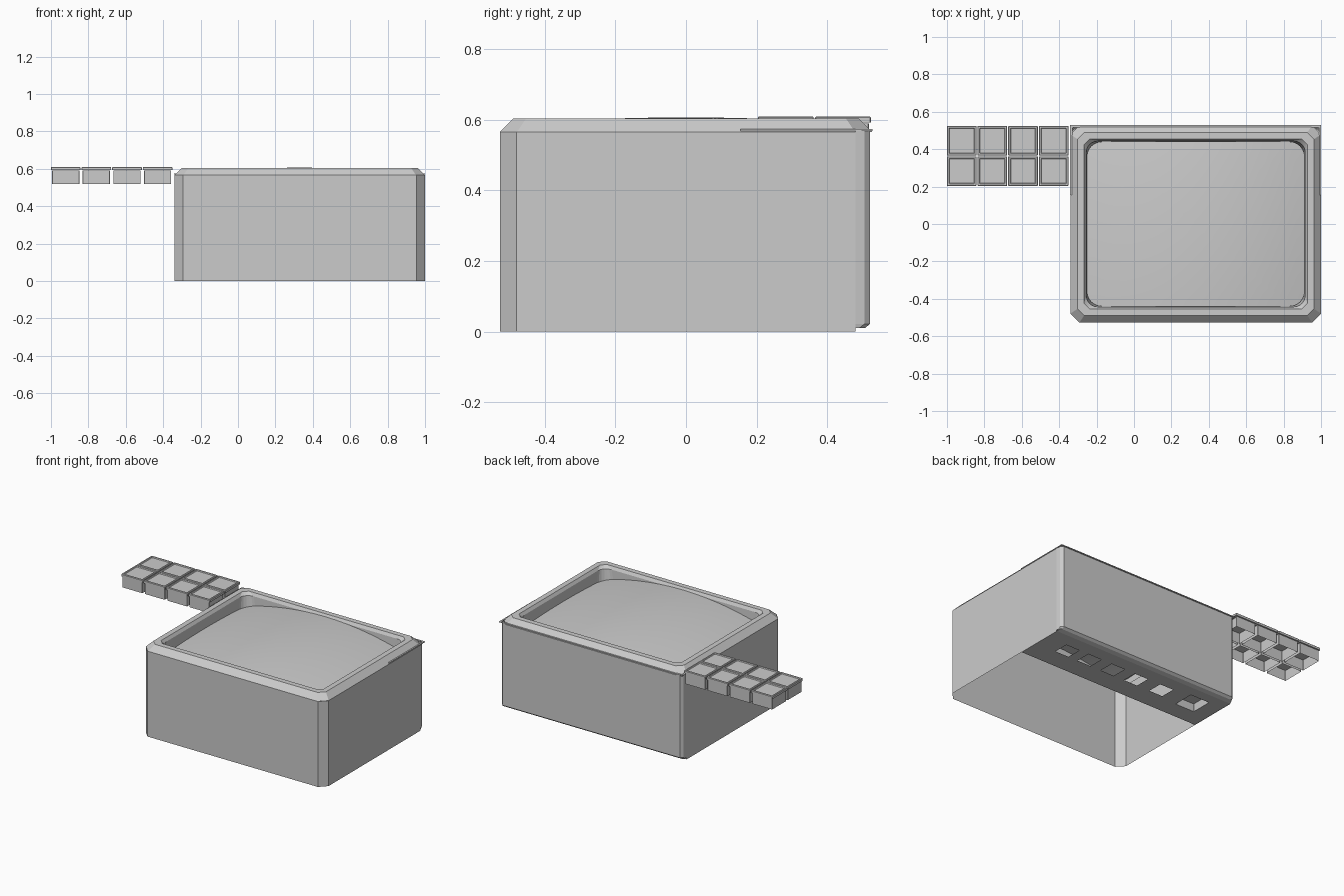
import bpy, bmesh, math

if "Cube" in bpy.data.objects:
    bpy.data.objects.remove(bpy.data.objects["Cube"])

grey = bpy.data.materials.new("light_grey")
grey.diffuse_color = (0.6, 0.6, 0.6, 1)
grey.use_nodes = True
grey.node_tree.nodes["Principled BSDF"].inputs["Base Color"].default_value = grey.diffuse_color
CX = 0.33  # centre of the monitor in x


def finish(name, bm, smooth=False, fix=True):
    bmesh.ops.remove_doubles(bm, verts=bm.verts, dist=0.0001)
    if fix:
        bmesh.ops.recalc_face_normals(bm, faces=bm.faces)
    me = bpy.data.meshes.new(name)
    bm.to_mesh(me)
    bm.free()
    me.materials.append(grey)
    ob = bpy.data.objects.new(name, me)
    bpy.context.collection.objects.link(ob)
    for p in me.polygons:
        p.use_smooth = smooth
    return ob


def loft(bm, rings, closed=True):
    rows = [[bm.verts.new(p) for p in r] for r in rings]
    n = len(rows[0])
    for a, b in zip(rows, rows[1:]):
        for i in range(n if closed else n - 1):
            j = (i + 1) % n
            bm.faces.new((a[i], a[j], b[j], b[i]))
    return rows


def corner_rect(hx, hy, r, z, cx=CX, cy=0, rounded=False, n=6):
    """Rectangle ring with chamfered or rounded corners."""
    pts = []
    for k, (sx, sy) in enumerate([(1, 1), (-1, 1), (-1, -1), (1, -1)]):
        for i in range(n + 1):
            t = i / n
            a = math.pi / 2 * (k + t)
            if rounded:
                ox, oy = math.cos(a), math.sin(a)
            else:
                a0, a1 = math.pi / 2 * k, math.pi / 2 * (k + 1)
                ox = math.cos(a0) * (1 - t) + math.cos(a1) * t
                oy = math.sin(a0) * (1 - t) + math.sin(a1) * t
            pts.append((cx + sx * (hx - r) + r * ox, cy + sy * (hy - r) + r * oy, z))
    return pts


def box(name, x0, x1, y0, y1, z0, z1):
    bm = bmesh.new()
    bmesh.ops.create_cube(bm, size=1)
    for v in bm.verts:
        v.co = ((x0 + x1) / 2 + v.co.x * (x1 - x0), (y0 + y1) / 2 + v.co.y * (y1 - y0),
                (z0 + z1) / 2 + v.co.z * (z1 - z0))
    return finish(name, bm)


# front and side walls, open underneath
bm = bmesh.new()
path = [(-0.34, 0.48), (-0.34, -0.48), (-0.295, -0.527), (0.955, -0.527), (1.0, -0.48), (1.0, 0.48)]
loft(bm, [[(x, y, z) for x, y in path] for z in (0.566, 0)], closed=False)
finish("side_walls", bm, fix=False)

# back panel with bevelled ends and lower edge
bm = bmesh.new()


def back_ring(z, d):
    half = [(0.67, 0.48), (0.665, 0.506 - d), (0.65, 0.522 - d)]
    return [(CX + x, y, z) for x, y in half] + [(CX - x, y, z) for x, y in reversed(half)]


loft(bm, [back_ring(0.568, 0), back_ring(0.022, 0), back_ring(0.01, 0.015)], closed=False)
bm.faces.new([bm.verts.new(p) for p in back_ring(0.01, 0.015)])
finish("back_panel", bm)

# bezel frame around the screen
bm = bmesh.new()
loft(bm, [corner_rect(0.67, 0.527, 0.048, 0.566),
          corner_rect(0.632, 0.489, 0.036, 0.604),
          corner_rect(0.597, 0.454, 0.03, 0.604),
          corner_rect(0.585, 0.443, 0.06, 0.585, rounded=True),
          corner_rect(0.58, 0.438, 0.08, 0.47, rounded=True)])
finish("bezel", bm)

# thin seam trim under the bezel
box("seam_right", 0.99, 1.001, 0.155, 0.525, 0.569, 0.574)
box("seam_left", -0.341, -0.33, 0.155, 0.525, 0.569, 0.574)
box("seam_back", -0.341, 1.001, 0.515, 0.528, 0.569, 0.574)

# domed screen made of shrinking rings
bm = bmesh.new()
rings = []
for k in range(13):
    s = 1 - k / 13
    rings.append([(x, y, 0.607 - 0.085 * ((x - CX) / 0.58) ** 2 - 0.015 * (y / 0.44) ** 2)
                  for x, y, _ in [(CX + (p[0] - CX) * s, p[1] * s, 0)
                                  for p in corner_rect(0.582, 0.44, 0.08, 0, rounded=True)]])
# extra points along the long sides keep the dome round
dense = []
for r in rings:
    out = []
    for i, p in enumerate(r):
        q = r[(i + 1) % len(r)]
        m = 12 if i % 7 == 6 else 1
        for j in range(m):
            x, y = (p[c] + (q[c] - p[c]) * j / m for c in (0, 1))
            out.append((x, y, 0.607 - 0.085 * ((x - CX) / 0.58) ** 2 - 0.015 * (y / 0.44) ** 2))
    dense.append(out)
rows = loft(bm, dense)
bm.faces.new(rows[-1])
ob = finish("screen", bm, smooth=True, fix=False)

# socket strip on the underside with six square openings
holes = [(0.80, 0.05), (0.63, 0.05), (0.45, 0.05), (0.27, 0.05), (0.075, 0.05), (-0.165, 0.07)]
HY = 0.34
xs = sorted([-0.34, 1.0] + [x + s * h for x, h in holes for s in (-1, 1)])
ys = [0.155, HY - 0.07, HY - 0.05, HY + 0.05, HY + 0.07, 0.48]
bm = bmesh.new()
for x0, x1 in zip(xs, xs[1:]):
    for y0, y1 in zip(ys, ys[1:]):
        mx, my = (x0 + x1) / 2, (y0 + y1) / 2
        if any(abs(mx - x) < h and abs(my - HY) < h for x, h in holes):
            continue
        bm.faces.new([bm.verts.new((x, y, 0.002)) for x, y in
                      ((x0, y0), (x0, y1), (x1, y1), (x1, y0))])
# lower lip closing the gap to the back panel
bm.faces.new([bm.verts.new(p) for p in ((-0.34, 0.48, 0.002), (-0.33, 0.507, 0.01),
                                        (0.99, 0.507, 0.01), (1.0, 0.48, 0.002))])
finish("socket_strip", bm, fix=False)

# closed recess in the large opening
bm = bmesh.new()
rows = loft(bm, [corner_rect(h, h, 0.001, z, -0.165, HY, n=1) for h, z in ((0.07, 0.002), (0.065, 0.05))])
bm.faces.new(rows[-1])
finish("large_socket", bm)

# keypad: four by two hollow keys, each with a framed cap
for c in range(4):
    for r in range(2):
        kx, ky = -0.921 + c * 0.1637, 0.283 + r * 0.162
        bm = bmesh.new()
        rows = loft(bm, [corner_rect(h, h, 0.002, z, kx, ky, n=1)
                         for h, z in ((0.073, 0.52), (0.073, 0.59))])
        bm.faces.new(rows[-1])
        finish("key_body", bm)
        bm = bmesh.new()
        rows = loft(bm, [corner_rect(h, h, 0.002, z, kx, ky, n=1)
                         for h, z in ((0.079, 0.593), (0.079, 0.607), (0.076, 0.61),
                                      (0.068, 0.61), (0.065, 0.604))])
        bm.faces.new(rows[-1])
        bm.faces.new(rows[0])
        finish("key_cap", bm)
